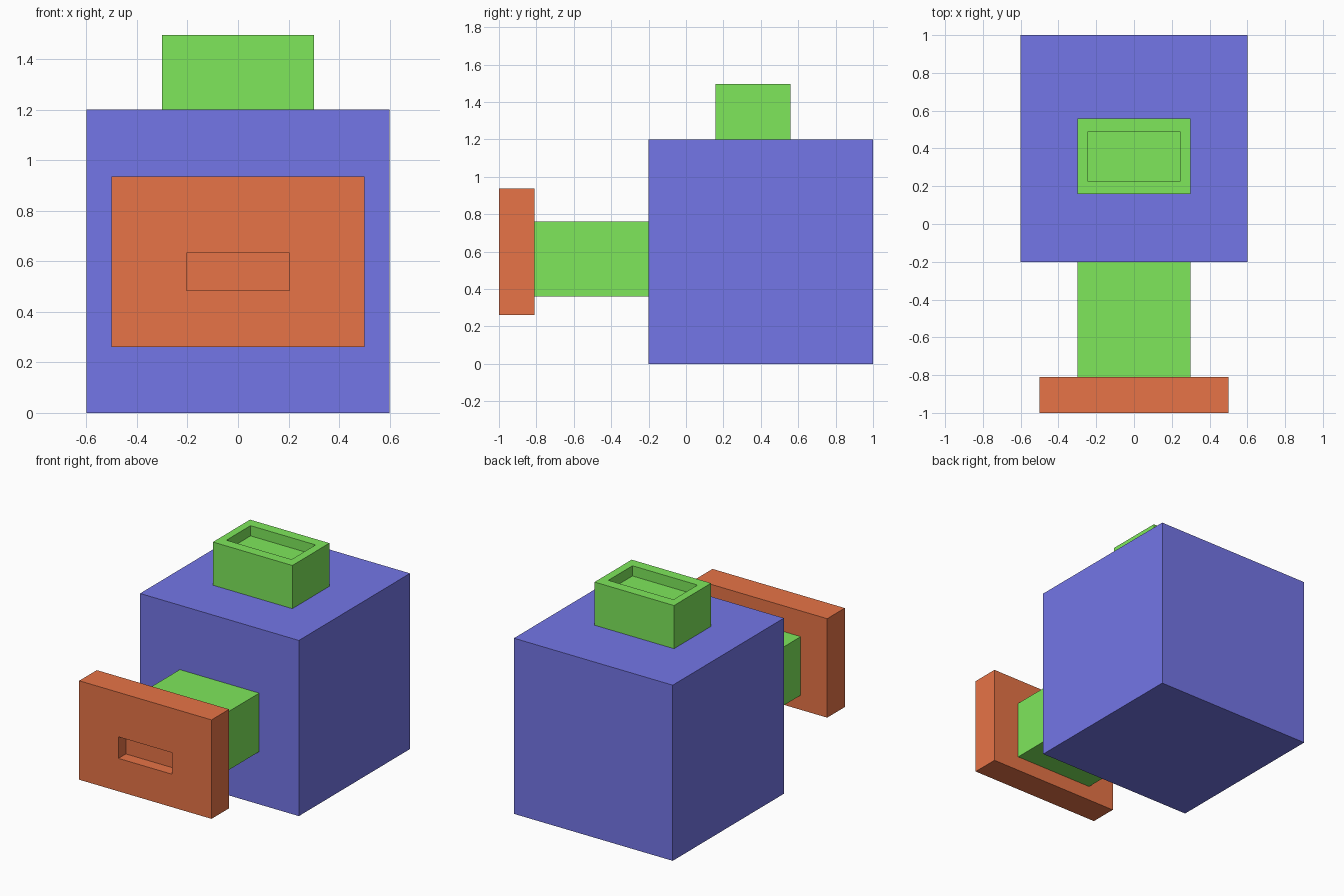
import bpy
import bmesh

if "Cube" in bpy.data.objects:
    bpy.data.objects.remove(bpy.data.objects["Cube"])


def make_material(name, rgb):
    mat = bpy.data.materials.new(name)
    mat.diffuse_color = (*rgb, 1.0)
    mat.use_nodes = True
    mat.node_tree.nodes["Principled BSDF"].inputs["Base Color"].default_value = mat.diffuse_color
    return mat


blue = make_material("blue", (0.174, 0.180, 0.80))
green = make_material("green", (0.210, 0.80, 0.105))
orange = make_material("orange", (0.80, 0.174, 0.063))


def box(name, lo, hi, mat, recess=None):
    """Box from lo to hi; recess = (axis, side, pocket_lo, pocket_hi)
    sinks a rectangular pocket into the face on that side of the axis."""
    bm = bmesh.new()
    bmesh.ops.create_cube(bm, size=1.0)
    for v in bm.verts:
        v.co = [hi[i] if v.co[i] > 0 else lo[i] for i in range(3)]
    if recess:
        axis, side, p_lo, p_hi = recess
        bm.normal_update()
        face = next(f for f in bm.faces if f.normal[axis] * side > 0.9)
        mid = face.calc_center_median()
        # First inset marks the rim, then the inner face is sunk as the floor
        bmesh.ops.inset_individual(bm, faces=[face], thickness=0.05)
        for v in face.verts:
            for i in range(3):
                if i != axis:
                    v.co[i] = p_hi[i] if v.co[i] > mid[i] else p_lo[i]
        floor = bmesh.ops.extrude_discrete_faces(bm, faces=[face])["faces"][0]
        depth = p_hi[axis] - p_lo[axis]
        for v in floor.verts:
            v.co[axis] -= side * depth
    bmesh.ops.recalc_face_normals(bm, faces=bm.faces)
    mesh = bpy.data.meshes.new(name)
    bm.to_mesh(mesh)
    bm.free()
    mesh.materials.append(mat)
    obj = bpy.data.objects.new(name, mesh)
    bpy.context.collection.objects.link(obj)
    return obj


# Main cube body
box("body", (-0.6, -0.2, 0.0), (0.6, 1.0, 1.2), blue)

# Hollow-topped block on the roof
box("top_block", (-0.3, 0.158, 1.2), (0.3, 0.558, 1.495), green,
    (2, 1, (-0.247, 0.228, 1.425), (0.245, 0.488, 1.495)))

# Neck reaching forward to the front plate
box("front_neck", (-0.3, -0.81, 0.36), (0.3, -0.2, 0.76), green)

# Front plate with a slot
box("front_plate", (-0.5, -1.0, 0.26), (0.5, -0.81, 0.936), orange,
    (1, -1, (-0.203, -1.0, 0.485), (0.203, -0.92, 0.632)))
